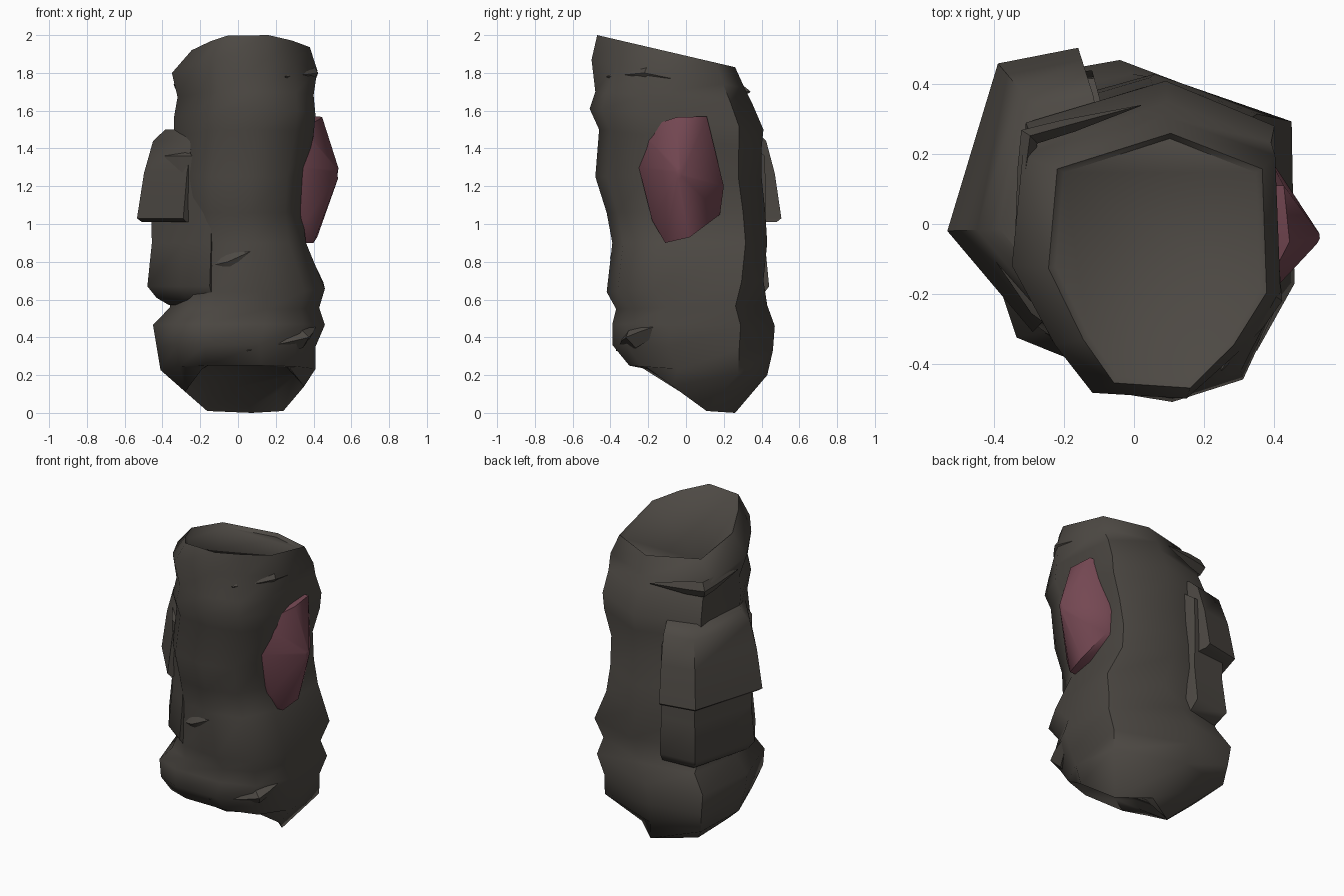
import bpy, math
from mathutils import Vector

cube = bpy.data.objects.get("Cube")
if cube:
    bpy.data.objects.remove(cube)


def material(name, rgb):
    m = bpy.data.materials.new(name)
    m.use_nodes = True
    m.diffuse_color = (*rgb, 1)
    bsdf = m.node_tree.nodes["Principled BSDF"]
    bsdf.inputs["Base Color"].default_value = (*rgb, 1)
    bsdf.inputs["Roughness"].default_value = 0.9
    return m


cloth = material("dark grey cloth", (0.074, 0.066, 0.057))
rose = material("dull rose cloth", (0.175, 0.064, 0.085))


def loft(name, rings, mat, angle=40):
    """Skin equal-sized rings and close both ends."""
    n = len(rings[0])
    verts = [p for r in rings for p in r]
    faces = [(k * n + i, k * n + (i + 1) % n, (k + 1) * n + (i + 1) % n, (k + 1) * n + i)
             for k in range(len(rings) - 1) for i in range(n)]
    faces += [tuple(range(n))[::-1], tuple(range(len(verts) - n, len(verts)))]
    me = bpy.data.meshes.new(name)
    me.from_pydata(verts, [], faces)
    me.materials.append(mat)
    ob = bpy.data.objects.new(name, me)
    bpy.context.collection.objects.link(ob)
    bpy.ops.object.select_all(action="DESELECT")
    bpy.context.view_layer.objects.active = ob
    ob.select_set(True)
    bpy.ops.object.mode_set(mode="EDIT")
    bpy.ops.mesh.select_all(action="SELECT")
    bpy.ops.mesh.normals_make_consistent(inside=False)
    bpy.ops.object.mode_set(mode="OBJECT")
    bpy.ops.object.shade_smooth_by_angle(angle=math.radians(angle))
    return ob


# Trouser leg: unit cross-sections fitted to each height
hem = [(.12, 1), (-.63, .45), (-1, -.06), (-.72, -.65), (-.4, -.96),
       (.3, -1), (.75, -.7), (1, -.2), (.65, .45)]
bulge = [(-.1, 1), (-.9, .85), (-1, -.06), (-.75, -.85), (-.4, -1),
         (.3, -1), (.75, -.82), (1, -.3), (.95, .58)]
thigh = [(.15, 1), (-.92, .74), (-1, -.06), (-.68, -.66), (-.4, -.92),
         (.2, -1), (.74, -.86), (1, -.4), (.98, .72)]
waist = [(.12, 1), (-.92, .72), (-1, -.06), (-.68, -.62), (-.4, -.96),
         (.3, -1), (.7, -.66), (1, -.25), (.96, .72)]


def ring(section, zf, zb, x0, x1, y0, y1):
    return [((x0 + x1) / 2 + u * (x1 - x0) / 2,
             (y0 + y1) / 2 + v * (y1 - y0) / 2,
             max(0, zf + (zb - zf) * (v + 1) / 2)) for u, v in section]


leg = [
    (hem, .31, .03, -.24, .30, -.24, .18),
    (hem, .30, -.10, -.28, .35, -.29, .26),
    (bulge, .25, .20, -.41, .41, -.30, .43),
    (bulge, .36, .33, -.43, .41, -.39, .46),
    (bulge, .47, .46, -.45, .46, -.39, .47),
    (bulge, .55, .57, -.36, .43, -.37, .43),
    (thigh, .64, .70, -.36, .46, -.42, .41),
    (thigh, .90, .90, -.35, .36, -.39, .43),
    (thigh, 1.06, 1.06, -.35, .34, -.42, .42),
    (thigh, 1.25, 1.25, -.35, .35, -.48, .40),
    (thigh, 1.50, 1.40, -.34, .40, -.46, .40),
    (thigh, 1.61, 1.50, -.34, .41, -.51, .41),
    (thigh, 1.70, 1.64, -.32, .40, -.48, .35),
    (waist, 1.87, 1.72, -.35, .42, -.50, .31),
    (waist, 2.0, 1.83, -.245, .38, -.47, .26),
    (waist, 1.98, 1.81, -.225, .36, -.45, .245),
]
loft("trouser_leg", [ring(*r) for r in leg], cloth, 62)


# Cargo pocket and flap: plans wrapped around the rear outer corner
def wrap(name, plan, levels):
    loft(name, [[(x * s, y * s, z) for x, y in plan] for z, s in levels], cloth, 48)


wrap("cargo_pocket",
     [(-.12, .44), (-.36, .42), (-.48, -.02), (-.31, -.27), (-.15, -.385), (0, 0)],
     [(.57, .76), (.61, .9), (.67, 1), (.9, .95), (1.1, .96), (1.36, .95), (1.41, .8)])
wrap("pocket_flap",
     [(-.16, .505), (-.39, .46), (-.535, -.02), (-.29, -.31), (-.08, -.1)],
     [(1.01, .95), (1.03, 1), (1.27, .93), (1.44, .84), (1.50, .72)])

# Knee patch: raised polygon rising to a soft peak
outline = [(-.25, 1.5), (-.05, 1.565), (.11, 1.57), (.2, 1.2), (.18, 1.05),
           (.02, .93), (-.11, .9), (-.18, 1.02), (-.25, 1.3)]
peak = Vector((.54, -.04, 1.27))
edge = [Vector((.45 - 1.7 * y * y - (.03 if z < 1.1 else 0), y, z)) for y, z in outline]
base = [Vector((.25, p.y, p.z)) for p in edge]
loft("knee_patch", [base, edge, [p.lerp(peak, .92) for p in edge]], rose, 60)


# Cloth folds: ridges following a bent path and tapering to both ends
def fold(name, a, mid, b, width, depth):
    a, mid, b = Vector(a), Vector(mid), Vector(b)
    out = Vector((mid.x, mid.y, 0)).normalized()
    up = (b - a).cross(out).normalized()
    shape = [up * width, out * depth, -up * width, -out * depth]
    path = [(a, .05), (a.lerp(mid, .65), .85), (mid, 1), (mid.lerp(b, .35), .85), (b, .05)]
    loft(name, [[p + s * k for s in shape] for p, k in path], cloth, 30)


fold("upper_side_fold", (.25, -.42, 1.78), (.385, -.2, 1.80), (.37, .18, 1.72), .06, .045)
fold("upper_rear_fold", (.02, .34, 1.70), (-.30, .25, 1.71), (-.34, -.05, 1.74), .05, .03)
fold("lower_side_fold", (.05, -.37, .33), (.33, -.28, .40), (.42, -.1, .48), .06, .06)
fold("front_fold", (-.14, -.36, .78), (-.05, -.375, .80), (.08, -.39, .86), .04, .025)
